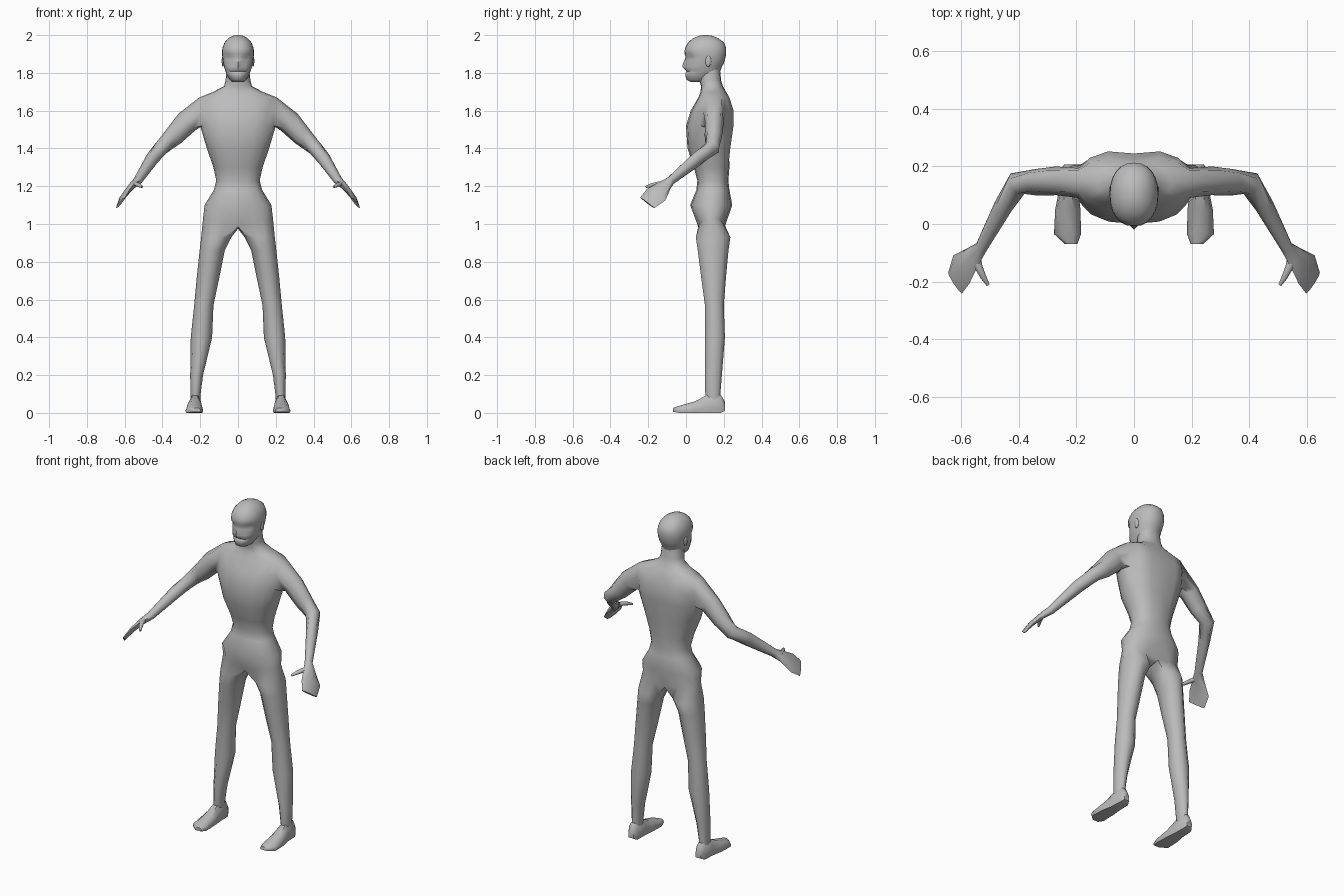
import bpy, bmesh, math
from mathutils import Vector

if "Cube" in bpy.data.objects:
    bpy.data.objects.remove(bpy.data.objects["Cube"])

skin = bpy.data.materials.new("plain_grey")
skin.diffuse_color = (0.5, 0.5, 0.5, 1)
skin.use_nodes = True
skin.node_tree.nodes["Principled BSDF"].inputs["Base Color"].default_value = skin.diffuse_color


def finish(name, bm, angle=60):
    """Mirror the half mesh across x = 0 and make a smooth object from it."""
    bmesh.ops.mirror(bm, geom=bm.verts[:] + bm.edges[:] + bm.faces[:],
                     axis='X', merge_dist=0.0005)
    bmesh.ops.recalc_face_normals(bm, faces=bm.faces[:])
    me = bpy.data.meshes.new(name)
    bm.to_mesh(me)
    bm.free()
    me.materials.append(skin)
    ob = bpy.data.objects.new(name, me)
    bpy.context.collection.objects.link(ob)
    bpy.ops.object.select_all(action='DESELECT')
    ob.select_set(True)
    bpy.context.view_layer.objects.active = ob
    bpy.ops.object.shade_smooth_by_angle(angle=math.radians(angle))
    return ob


def spow(v, p):
    return math.copysign(abs(v) ** p, v)


def half_row(bm, n, z, w, yf, yb, p=0.85, rise=0.0):
    """Half cross-section from the front centre round to the back centre."""
    row = []
    for i in range(n):
        t = math.pi * i / (n - 1)
        s = 0.0 if i in (0, n - 1) else math.sin(t) ** p
        y = (yf + yb) / 2 - (yb - yf) / 2 * spow(math.cos(t), p)
        row.append(bm.verts.new((w * s, y, z + rise * s)))
    return row


def bridge(bm, a, b, closed=True):
    n = len(a)
    for i in range(n if closed else n - 1):
        j = (i + 1) % n
        bm.faces.new((a[i], a[j], b[j], b[i]))


def limb_rings(bm, spec):
    """Eight-sided rings along a path: centre, side radius, up radius, side direction."""
    cs = [Vector(s[0]) for s in spec]
    rings = []
    for i, (c, ru, rv, hint) in enumerate(spec):
        d = (cs[min(i + 1, len(cs) - 1)] - cs[max(i - 1, 0)]).normalized()
        u = Vector(hint)
        u = (u - d * u.dot(d)).normalized()
        v = u.cross(d)
        ring = []
        for k in range(8):
            a = math.radians(-45 - 45 * k)
            ring.append(bm.verts.new(cs[i] + u * ru * math.cos(a) + v * rv * math.sin(a)))
        rings.append(ring)
    return rings


# --- Body: torso, neck, arms and legs in one connected mesh
bm = bmesh.new()
torso = [  # z, half width, front y, back y
    (0.985, 0.185, 0.065, 0.205), (1.10, 0.177, 0.022, 0.245),
    (1.18, 0.128, 0.055, 0.23), (1.23, 0.115, 0.06, 0.224),
    (1.30, 0.13, 0.042, 0.23), (1.40, 0.165, 0.008, 0.242),
    (1.52, 0.20, 0.0, 0.26), (1.60, 0.205, 0.025, 0.26),
    (1.67, 0.205, 0.065, 0.235), (1.70, 0.13, 0.077, 0.212),
    (1.73, 0.074, 0.08, 0.195), (1.76, 0.066, 0.07, 0.186),
    (1.82, 0.06, 0.07, 0.18)]
rows = [half_row(bm, 9, *r, rise=0.045 if i == 0 else 0) for i, r in enumerate(torso)]
for r in rows[5:9]:
    r[8].co.y -= 0.015                      # spine groove
ARM = 6                                     # first row of the shoulder opening
for i in range(len(rows) - 1):
    for j in range(8):
        if i in (ARM, ARM + 1) and j in (3, 4):
            continue
        bm.faces.new((rows[i][j], rows[i][j + 1], rows[i + 1][j + 1], rows[i + 1][j]))
bm.faces.new(rows[-1])

# Arm and hand grown from the shoulder opening
b, m, t = rows[ARM], rows[ARM + 1], rows[ARM + 2]
hole = [b[3], b[4], b[5], m[5], t[5], t[4], t[3], m[3]]
palm = (-0.35, -0.85, 0.35)
arm = limb_rings(bm, [
    ((0.27, 0.15, 1.54), 0.05, 0.063, (0, -1, 0)),
    ((0.34, 0.145, 1.465), 0.046, 0.053, (0, -1, 0)),
    ((0.405, 0.14, 1.405), 0.043, 0.042, (-0.5, -0.87, 0)),
    ((0.455, 0.06, 1.345), 0.033, 0.038, (-0.88, -0.48, 0)),
    ((0.53, -0.08, 1.23), 0.022, 0.025, (-0.8, -0.6, 0.1)),
    ((0.56, -0.115, 1.203), 0.04, 0.018, palm),
    ((0.60, -0.158, 1.155), 0.064, 0.014, palm),
    ((0.622, -0.205, 1.112), 0.052, 0.007, palm)])
for a, c in zip([hole] + arm, arm):
    bridge(bm, a, c)
bm.faces.new(arm[-1])

# Leg grown from the lower torso edge
leg_spec = [  # z, inner x, outer x, front y, back y
    (0.93, 0.035, 0.195, 0.052, 0.235), (0.86, 0.07, 0.203, 0.062, 0.225),
    (0.72, 0.098, 0.218, 0.08, 0.212), (0.57, 0.13, 0.232, 0.1, 0.2),
    (0.40, 0.137, 0.25, 0.1, 0.206), (0.20, 0.185, 0.253, 0.1, 0.19),
    (0.10, 0.198, 0.252, 0.102, 0.182), (0.04, 0.2, 0.25, 0.11, 0.185)]
prev = rows[0] + [bm.verts.new((0, 0.14, 0.975))]
for z, xi, xo, yf, yb in leg_spec:
    ring = []
    for k in range(10):
        a = math.radians((k - 4) * 36)
        ring.append(bm.verts.new(((xi + xo) / 2 + (xo - xi) / 2 * math.cos(a),
                                  (yf + yb) / 2 + (yb - yf) / 2 * math.sin(a) * 1.05, z)))
    bridge(bm, prev, ring)
    prev = ring
bm.faces.new(prev)
finish("body", bm)

# --- Thumbs
bm = bmesh.new()
thumb = limb_rings(bm, [
    ((0.555, -0.105, 1.212), 0.02, 0.014, (-0.8, -0.5, 0)),
    ((0.54, -0.15, 1.212), 0.014, 0.012, (-0.8, -0.5, 0)),
    ((0.523, -0.185, 1.205), 0.011, 0.01, (-0.8, -0.5, 0)),
    ((0.507, -0.212, 1.196), 0.006, 0.006, (-0.8, -0.5, 0))])
for a, c in zip(thumb, thumb[1:]):
    bridge(bm, a, c)
bm.faces.new(thumb[0])
bm.faces.new(thumb[-1])
finish("thumbs", bm)

# --- Feet: flat-soled sections from heel to toes
bm = bmesh.new()
feet = [  # y, inner x, outer x, top z, sole z
    (0.206, 0.207, 0.243, 0.06, 0.012), (0.185, 0.195, 0.257, 0.095, 0.0),
    (0.11, 0.193, 0.262, 0.095, 0.0), (0.05, 0.186, 0.274, 0.062, 0.0),
    (-0.035, 0.184, 0.278, 0.038, 0.0), (-0.07, 0.197, 0.24, 0.026, 0.006)]
prev = None
for y, xi, xo, zt, zb in feet:
    cx, w, h = (xi + xo) / 2, (xo - xi) / 2, zt - zb
    ring = [bm.verts.new((cx + fx * w, y, zb + fz * h)) for fx, fz in
            ((-0.9, 0), (0.9, 0), (1, 0.3), (0.85, 0.7), (0.4, 1), (-0.4, 1), (-0.85, 0.7), (-1, 0.3))]
    if prev:
        bridge(bm, prev, ring)
    else:
        bm.faces.new(ring)
    prev = ring
bm.faces.new(prev)
finish("feet", bm, 50)

# --- Head with nose, eye sockets and mouth
bm = bmesh.new()
head = [  # z, half width, front y, back y
    (1.752, 0.028, 0.025, 0.10), (1.763, 0.043, 0.003, 0.13),
    (1.785, 0.056, -0.003, 0.165), (1.80, 0.063, -0.004, 0.176),
    (1.808, 0.066, 0.004, 0.18), (1.816, 0.069, -0.005, 0.184),
    (1.833, 0.074, 0.0, 0.19), (1.85, 0.078, 0.002, 0.2),
    (1.868, 0.081, 0.002, 0.206), (1.885, 0.083, 0.002, 0.21),
    (1.902, 0.085, -0.008, 0.213), (1.93, 0.083, -0.006, 0.213),
    (1.96, 0.072, 0.01, 0.202), (1.983, 0.052, 0.037, 0.172),
    (1.996, 0.028, 0.068, 0.14), (2.0, 0.01, 0.092, 0.118)]
hr = [half_row(bm, 13, *r, p=0.9) for r in head]
for row, push in ((6, -0.02), (7, -0.018), (8, -0.01), (9, -0.004)):
    hr[row][0].co.y += push                 # nose ridge
for col in (2, 3):
    hr[9][col].co.y += 0.011                # eye sockets
    hr[8][col].co.y += 0.004
for a, c in zip(hr, hr[1:]):
    bridge(bm, a, c, closed=False)
bm.faces.new(hr[0])
bm.faces.new(hr[-1])
finish("head", bm)

# --- Ears: small flattened ovals
bm = bmesh.new()
bmesh.ops.create_uvsphere(bm, u_segments=10, v_segments=6, radius=1)
for v in bm.verts:
    v.co = Vector((0.08 + v.co.x * 0.007, 0.118 + v.co.y * 0.016, 1.862 + v.co.z * 0.03))
finish("ears", bm)
